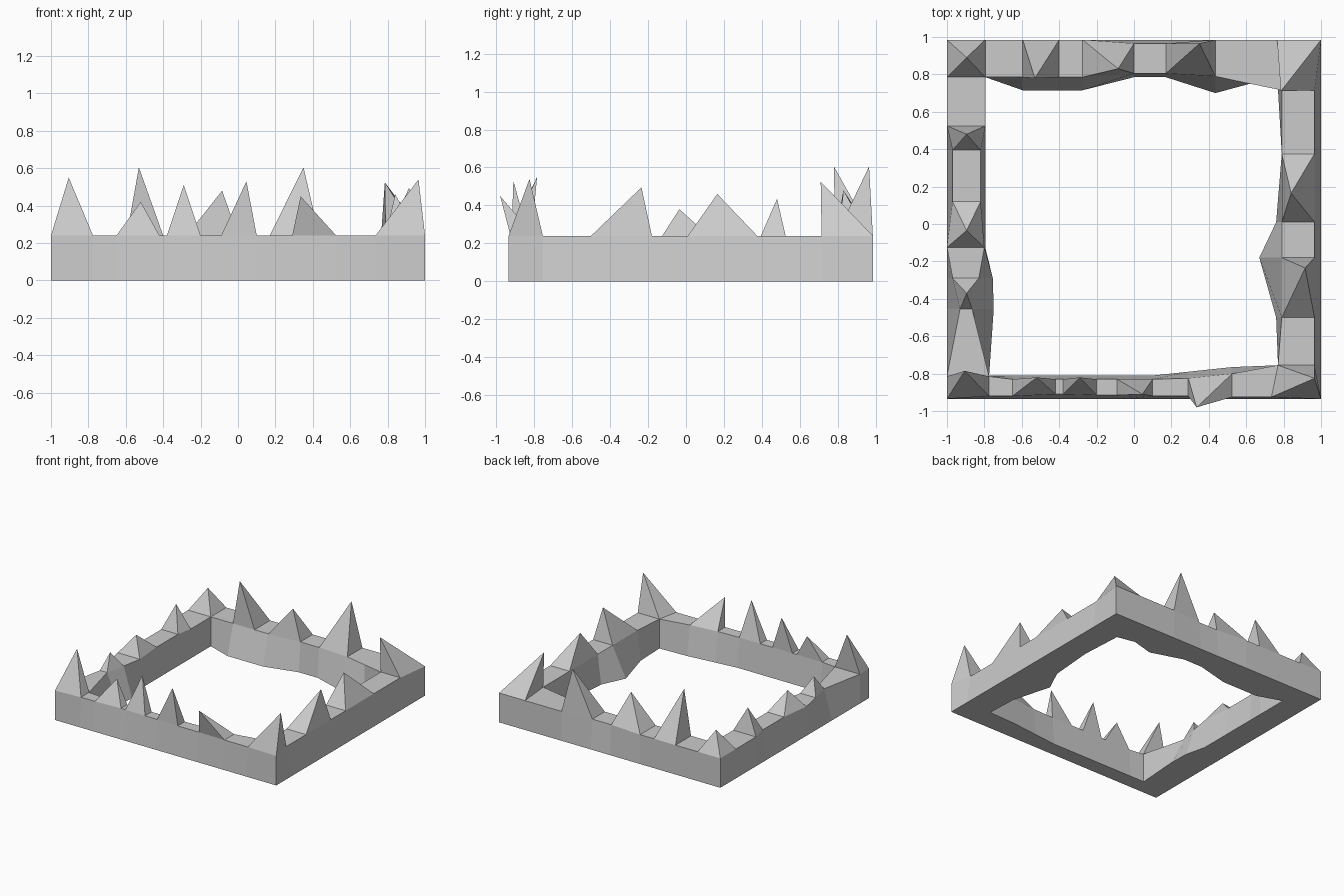
import bpy
import bmesh

cube = bpy.data.objects.get("Cube")
if cube:
    bpy.data.objects.remove(cube, do_unlink=True)

HEIGHT = 0.24
SIDE = 1.0
FRONT = -0.935
BACK = 0.985

# One stone colour for everything
stone = bpy.data.materials.new("pale grey stone")
stone.use_nodes = True
colour = (0.6, 0.6, 0.6, 1)
stone.diffuse_color = colour
stone.node_tree.nodes["Principled BSDF"].inputs["Base Color"].default_value = colour


def add_top(bm, ring, spike):
    """Close a cell with a flat cap, or with a pyramid when it has a spike."""
    if spike is None:
        bm.faces.new(ring)
        return
    tip = bm.verts.new(spike)
    for a, b in zip(ring, ring[1:] + ring[:1]):
        bm.faces.new((a, b, tip))


def finish(name, bm):
    mesh = bpy.data.meshes.new(name)
    bm.to_mesh(mesh)
    bm.free()
    mesh.materials.append(stone)
    bpy.context.collection.objects.link(bpy.data.objects.new(name, mesh))


def sections(stations, edge, along_x):
    """Turn (position, top outer, top inner, low inner, skew) into four points each:
    low outer, top outer, top inner, low inner."""
    result = []
    for t, top_out, top_in, low_in, *skew in stations:
        shifted = t + sum(skew)
        flat = [(shifted, edge, 0), (shifted, top_out, HEIGHT),
                (t, top_in, HEIGHT), (t, low_in, 0)]
        result.append([(p, d, z) if along_x else (d, p, z) for p, d, z in flat])
    return result


def build_wall(name, rows, spikes):
    """Skin the sections; spikes maps a cell number to its tip."""
    bm = bmesh.new()
    rings = [[bm.verts.new(co) for co in row] for row in rows]
    for i, (a, b) in enumerate(zip(rings, rings[1:])):
        bm.faces.new((a[0], b[0], b[1], a[1]))
        add_top(bm, [a[1], b[1], b[2], a[2]], spikes.get(i))
        bm.faces.new((a[2], b[2], b[3], a[3]))
        bm.faces.new((a[3], b[3], b[0], a[0]))
    finish(name, bm)


def build_corner(name, last, first, x, y, tip):
    """Spiked block joining the end of one wall to the start of the next."""
    bm = bmesh.new()
    a = [bm.verts.new(co) for co in last]
    b = [bm.verts.new(co) for co in first[:2]]
    low, top = bm.verts.new((x, y, 0)), bm.verts.new((x, y, HEIGHT))
    bm.faces.new((a[0], low, top, a[1]))
    bm.faces.new((low, b[0], b[1], top))
    add_top(bm, [a[1], top, b[1], a[2]], tip)
    bm.faces.new((a[3], b[0], low, a[0]))
    finish(name, bm)


# Walls run counter-clockwise, each listed from corner to corner
front = sections([
    (-0.775, -0.92, -0.815, -0.81),
    (-0.65, -0.92, -0.83, -0.81),
    (-0.42, -0.91, -0.83, -0.81),
    (-0.38, -0.91, -0.83, -0.81),
    (-0.2, -0.915, -0.83, -0.81),
    (-0.09, -0.915, -0.83, -0.81),
    (0.1, -0.92, -0.83, -0.81),
    (0.29, -0.92, -0.825, -0.79),
    (0.525, -0.925, -0.8, -0.765),
    (0.77, -0.925, -0.755, -0.755, -0.035),
], FRONT, True)
right = sections([
    (-0.755, 0.965, 0.77, 0.77),
    (-0.5, 0.965, 0.79, 0.76),
    (-0.18, 0.965, 0.79, 0.67),
    (0.01, 0.965, 0.79, 0.76),
    (0.375, 0.965, 0.79, 0.79),
    (0.715, 0.965, 0.79, 0.77),
], SIDE, False)
back = sections([
    (0.79, 0.985, 0.715, 0.715, -0.025),
    (0.62, 0.985, 0.75, 0.75),
    (0.435, 0.985, 0.79, 0.7),
    (0.17, 0.965, 0.805, 0.785),
    (0, 0.965, 0.805, 0.785),
    (-0.275, 0.985, 0.785, 0.715),
    (-0.4, 0.985, 0.785, 0.715),
    (-0.595, 0.985, 0.785, 0.715),
    (-0.795, 0.985, 0.785, 0.785),
], BACK, True)
left = sections([
    (0.785, -1, -0.795, -0.795),
    (0.525, -1, -0.795, -0.795),
    (0.395, -0.97, -0.82, -0.795),
    (0.12, -0.97, -0.82, -0.795),
    (-0.125, -1, -0.8, -0.795),
    (-0.29, -0.97, -0.83, -0.755),
    (-0.455, -0.93, -0.865, -0.75),
    (-0.815, -1, -0.775, -0.775),
], -SIDE, False)

build_wall("front_wall", front, {
    1: (-0.52, -0.82, 0.42), 3: (-0.29, -0.82, 0.51),
    5: (0.045, -0.91, 0.53), 7: (0.335, -0.98, 0.45)})
build_wall("right_wall", right, {
    1: (0.915, -0.235, 0.495), 3: (0.84, 0.165, 0.46)})
build_wall("back_wall", back, {
    2: (0.35, 0.965, 0.605), 4: (-0.085, 0.83, 0.48), 6: (-0.53, 0.78, 0.605)})
build_wall("left_wall", left, {
    1: (-0.895, 0.48, 0.435), 3: (-0.895, -0.035, 0.38), 5: (-0.895, -0.37, 0.365)})

# Spiked corner blocks
build_corner("front_right_corner", front[-1], right[0], SIDE, FRONT, (0.965, -0.825, 0.54))
build_corner("back_right_corner", right[-1], back[0], SIDE, BACK, (0.785, 0.71, 0.525))
build_corner("back_left_corner", back[-1], left[0], -SIDE, BACK, (-0.895, 0.89, 0.41))
build_corner("front_left_corner", left[-1], front[0], -SIDE, FRONT, (-0.905, -0.785, 0.55))
